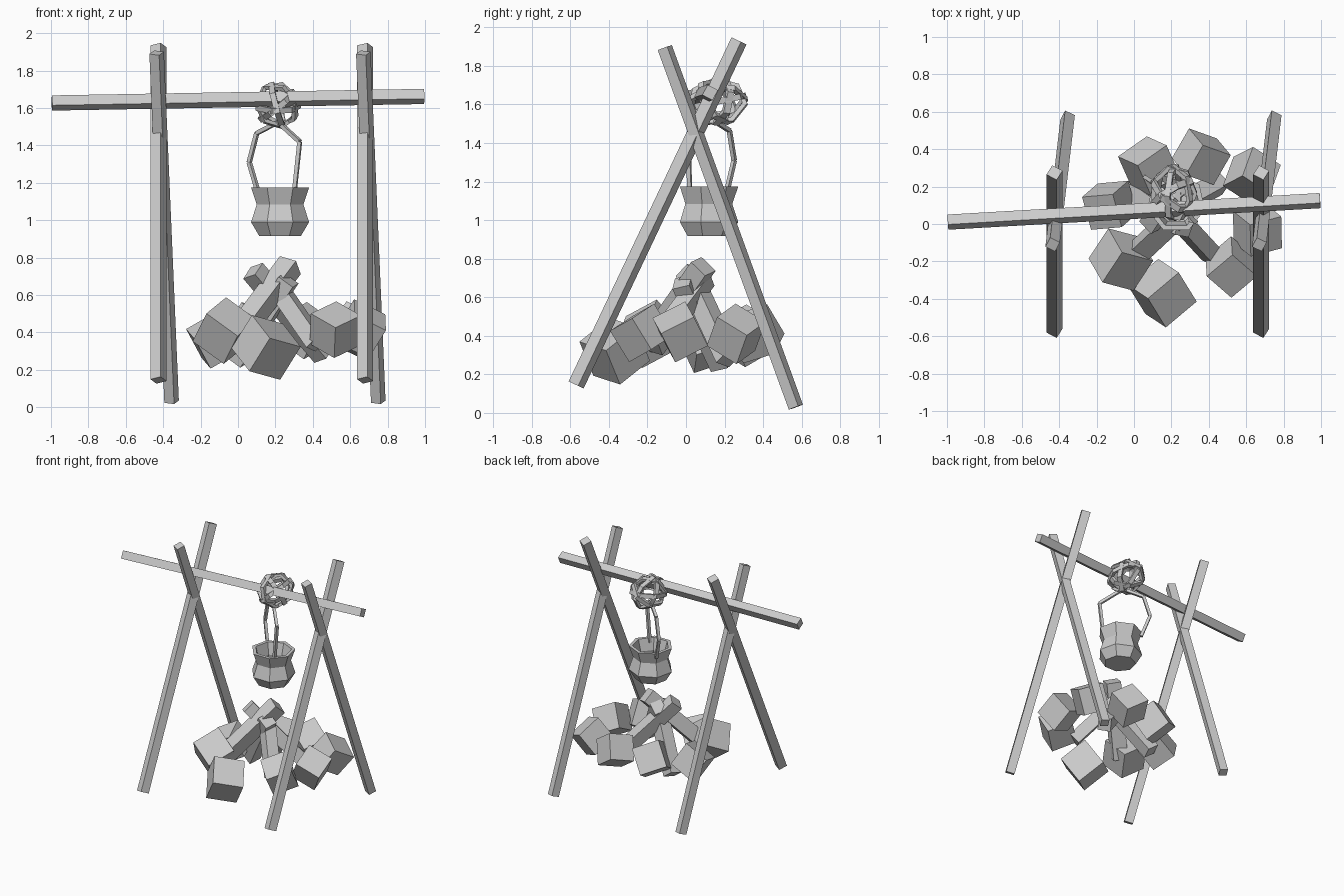
import bpy, bmesh
from math import radians, sin, cos, pi
from mathutils import Vector, Matrix, Euler

if "Cube" in bpy.data.objects:
    bpy.data.objects.remove(bpy.data.objects["Cube"], do_unlink=True)

grey = bpy.data.materials.new("plain_grey")
grey.use_nodes = True
grey.diffuse_color = (0.6, 0.6, 0.6, 1)
grey.node_tree.nodes["Principled BSDF"].inputs["Base Color"].default_value = (0.6, 0.6, 0.6, 1)


def finish(name, bm):
    bmesh.ops.recalc_face_normals(bm, faces=bm.faces)
    mesh = bpy.data.meshes.new(name)
    bm.to_mesh(mesh)
    bm.free()
    mesh.materials.append(grey)
    obj = bpy.data.objects.new(name, mesh)
    bpy.context.collection.objects.link(obj)
    return obj


def add_beam(bm, start, end, width, roll=0):
    """Square beam between two points, rolled about its own axis."""
    start, end = Vector(start), Vector(end)
    axis = end - start
    turn = axis.to_track_quat('Z', 'Y').to_matrix().to_4x4()
    size = Matrix.Diagonal((width, width, axis.length, 1))
    bmesh.ops.create_cube(bm, size=1, matrix=Matrix.Translation((start + end) / 2)
                          @ turn @ Matrix.Rotation(radians(roll), 4, 'Z') @ size)


def beam(name, *args):
    bm = bmesh.new()
    add_beam(bm, *args)
    return finish(name, bm)


def lathe(name, profile, sides, matrix, phase=0, loop=False):
    """Revolve (radius, height) points; loop joins the last point to the first."""
    bm = bmesh.new()
    rings = []
    for r, z in profile:
        rings.append([bm.verts.new((r * cos(phase + 2 * pi * k / sides),
                                    r * sin(phase + 2 * pi * k / sides), z))
                      for k in range(sides)])
    pairs = list(zip(rings, rings[1:]))
    if loop:
        pairs.append((rings[-1], rings[0]))
    else:
        bm.faces.new(rings[0])
        bm.faces.new(rings[-1])
    for a, b in pairs:
        for k in range(sides):
            n = (k + 1) % sides
            bm.faces.new((a[k], a[n], b[n], b[k]))
    bm.transform(matrix)
    return finish(name, bm)


# Two crossed pole pairs and the crossbar
for side, x in (("right", -0.425), ("left", 0.68)):
    beam(side + "_front_pole", (x, -0.57, 0.145), (x, 0.275, 1.93), 0.063, -30)
    beam(side + "_rear_pole", (x + 0.07, 0.57, 0.03), (x - 0.01, -0.11, 1.895), 0.058, -20)
beam("crossbar", (-0.995, 0.01, 1.627), (0.995, 0.125, 1.662), 0.06, -28)

# Rope knot: angular loops around the crossbar
knot = Matrix.Translation((0.21, 0.165, 1.615))
rope = [(0.118, -0.017), (0.142, -0.017), (0.142, 0.017), (0.118, 0.017)]
for i, (tilt, yaw) in enumerate(((15, 0), (80, 25), (75, 85), (65, 150), (-40, 100))):
    turn = Euler((radians(tilt), 0, radians(yaw))).to_matrix().to_4x4()
    lathe("rope_loop_%d" % (i + 1), rope, 7,
          knot @ Matrix.Diagonal((0.9, 1.1, 0.9, 1)) @ turn, i * 0.4, loop=True)

# Open pot with a flared rim
pot = [(0.115, 0.917), (0.159, 0.99), (0.128, 1.085), (0.159, 1.174),
       (0.132, 1.174), (0.108, 1.085), (0.132, 0.99), (0.095, 0.94)]
lathe("pot", pot, 7, Matrix.Translation((0.225, 0.112, 0)), -pi / 2 + pi / 7)

# Bent wire handle
wire = [(0.11, 0.21, 1.14), (0.06, 0.25, 1.31), (0.10, 0.225, 1.465), (0.215, 0.13, 1.525),
        (0.33, 0.01, 1.42), (0.30, 0.02, 1.14)]
bm = bmesh.new()
for a, b in zip(wire, wire[1:]):
    add_beam(bm, a, b, 0.021)
finish("pot_handle", bm)

# Leaning firewood
logs = [((0.28, 0.09, 0.76), (-0.02, -0.19, 0.36), 0.105),
        ((0.17, 0.10, 0.70), (0.42, -0.17, 0.34), 0.09),
        ((0.08, 0.01, 0.73), (0.46, 0.22, 0.28), 0.095),
        ((0.27, -0.02, 0.68), (-0.01, 0.18, 0.25), 0.095)]
for i, (top, foot, width) in enumerate(logs):
    beam("firewood_%d" % (i + 1), foot, top, width, 20)

# Ring of tumbled hearth blocks: centre, size, rotation
blocks = [((0.08, 0.31, 0.40), 0.20, (30, 20, 35)),
          ((0.36, 0.36, 0.41), 0.19, (35, -15, 60)),
          ((0.63, 0.26, 0.41), 0.19, (25, 30, 70)),
          ((0.66, -0.03, 0.42), 0.19, (30, 25, 15)),
          ((0.52, -0.23, 0.415), 0.19, (25, -20, 40)),
          ((0.15, -0.37, 0.32), 0.22, (35, 12, 40)),
          ((-0.07, -0.19, 0.41), 0.21, (30, 35, -15)),
          ((-0.13, 0.10, 0.36), 0.19, (20, -30, 5))]
for i, (centre, size, angles) in enumerate(blocks):
    bm = bmesh.new()
    rot = Euler([radians(a) for a in angles]).to_matrix().to_4x4()
    bmesh.ops.create_cube(bm, size=size, matrix=Matrix.Translation(centre) @ rot)
    finish("hearth_block_%d" % (i + 1), bm)
